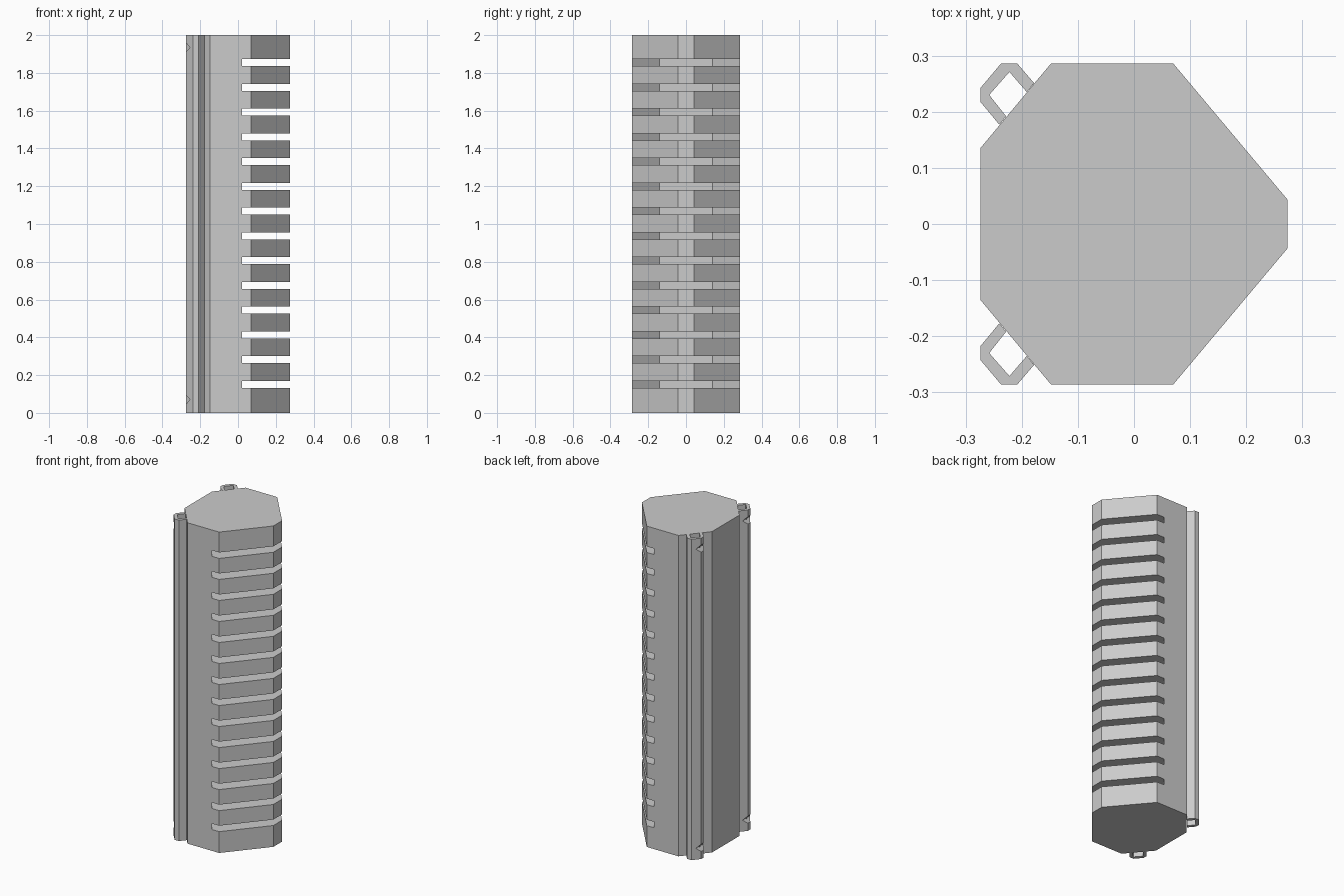
import bpy
import bmesh

cube = bpy.data.objects.get("Cube")
if cube:
    bpy.data.objects.remove(cube, do_unlink=True)

HEIGHT = 2.0

grey = bpy.data.materials.new("plain grey")
grey.use_nodes = True
colour = (0.6, 0.6, 0.6, 1)
grey.diffuse_color = colour
grey.node_tree.nodes["Principled BSDF"].inputs["Base Color"].default_value = colour


def add_prism(bm, points, offset):
    """Extrude a closed outline of 3D points along an offset."""
    face = bm.faces.new([bm.verts.new(p) for p in points])
    result = bmesh.ops.extrude_face_region(bm, geom=[face], use_keep_orig=True)
    moved = [g for g in result["geom"] if isinstance(g, bmesh.types.BMVert)]
    bmesh.ops.translate(bm, verts=moved, vec=offset)


def make_object(name, prisms):
    bm = bmesh.new()
    for points, offset in prisms:
        add_prism(bm, points, offset)
    bmesh.ops.recalc_face_normals(bm, faces=bm.faces)
    mesh = bpy.data.meshes.new(name)
    bm.to_mesh(mesh)
    bm.free()
    mesh.materials.append(grey)
    obj = bpy.data.objects.new(name, mesh)
    bpy.context.collection.objects.link(obj)
    return obj


def cut(obj, cutter):
    """Subtract the cutter from the object, then discard the cutter."""
    cutter.hide_render = True
    mod = obj.modifiers.new("cut", 'BOOLEAN')
    mod.operation = 'DIFFERENCE'
    mod.solver = 'EXACT'
    mod.object = cutter
    bpy.context.view_layer.objects.active = obj
    bpy.ops.object.modifier_apply(modifier=mod.name)
    bpy.data.objects.remove(cutter, do_unlink=True)


def symmetric(half):
    """Close a half outline by reflecting it across y = 0."""
    return half + [(x, -y) for x, y in reversed(half)]


def at_height(outline, z):
    return [(x, y, z) for x, y in outline]


# Column body with chamfered corners and a tapered side
body_outline = symmetric([(0.274, 0.043), (0.07, 0.286), (-0.148, 0.286), (-0.274, 0.135)])
body = make_object("column_body", [(at_height(body_outline, 0), (0, 0, HEIGHT))])

# Evenly spaced vent slots with a recessed back wall
slot_outline = symmetric([(0.4, 0.335), (0.061, 0.335), (-0.102, 0.14)])
slots = [(at_height(slot_outline, 0.133 + i * 0.131), (0, 0, 0.037)) for i in range(14)]
cut(body, make_object("slot_cutter", slots))

# Hollow diamond rails on the two rear corners
rail_outline = [(-0.24, 0.177), (-0.274, 0.218), (-0.274, 0.242), (-0.237, 0.286),
                (-0.208, 0.286), (-0.178, 0.251), (-0.191, 0.235), (-0.222, 0.271),
                (-0.258, 0.23), (-0.228, 0.192)]

for name, side in (("back_rail", 1), ("front_rail", -1)):
    outline = [(x, side * y) for x, y in rail_outline]
    rail = make_object(name, [(at_height(outline, 0), (0, 0, HEIGHT))])
    # Small V notches through the outer edge near both ends
    notches = []
    for z in (0.07, 1.935):
        triangle = [(-0.254, side * 0.16, z), (-0.294, side * 0.16, z + 0.045),
                    (-0.294, side * 0.16, z - 0.045)]
        notches.append((triangle, (0, side * 0.16, 0)))
    cut(rail, make_object("notch_cutter", notches))
